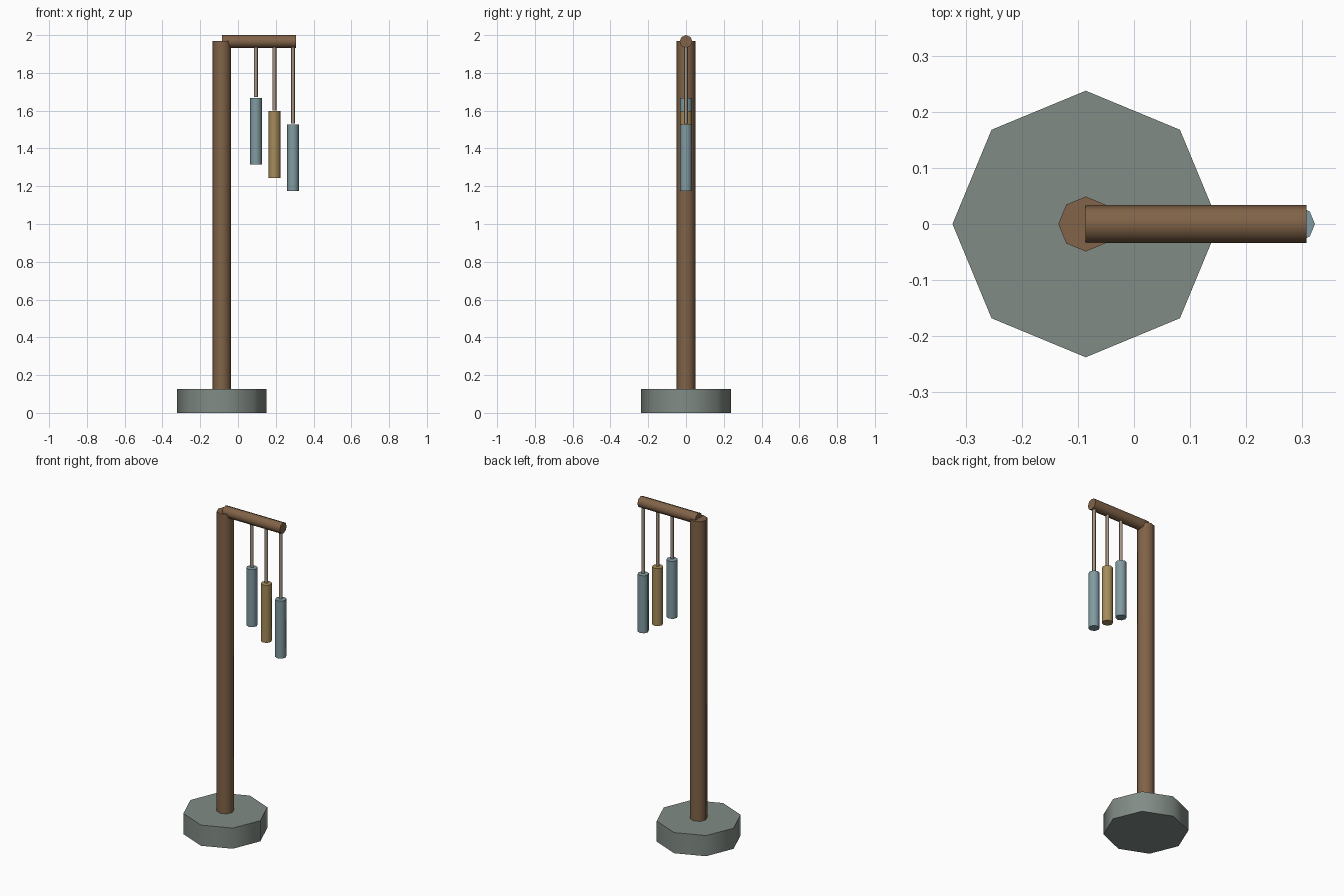
import bpy
import math
from mathutils import Vector

if "Cube" in bpy.data.objects:
    bpy.data.objects.remove(bpy.data.objects["Cube"])


def material(name, rgb):
    m = bpy.data.materials.new(name)
    m.diffuse_color = (*rgb, 1)
    m.use_nodes = True
    m.node_tree.nodes["Principled BSDF"].inputs["Base Color"].default_value = m.diffuse_color
    return m


stone = material("stone", (0.22, 0.26, 0.235))
wood = material("wood", (0.22, 0.125, 0.065))
cord = material("cord", (0.38, 0.30, 0.22))
blue_metal = material("blue_metal", (0.22, 0.33, 0.36))
gold_metal = material("gold_metal", (0.38, 0.26, 0.10))


def rod(name, start, end, radius, mat, sides=8):
    """Capped prism between two points, smooth sides and sharp rims."""
    start, end = Vector(start), Vector(end)
    axis = end - start
    bpy.ops.mesh.primitive_cylinder_add(
        vertices=sides, radius=radius, depth=axis.length,
        location=(start + end) / 2,
        rotation=axis.to_track_quat('Z', 'Y').to_euler())
    obj = bpy.context.object
    obj.name = name
    obj.data.materials.append(mat)
    bpy.ops.object.shade_smooth_by_angle(angle=math.radians(60))
    return obj


POST_X = -0.086

# Stand: octagonal foot, post and overhanging arm
rod("base", (POST_X, 0, 0), (POST_X, 0, 0.127), 0.2375, stone)
rod("post", (POST_X, 0, 0.11), (POST_X, 0, 1.968), 0.049, wood)
rod("arm", (POST_X, 0, 1.966), (0.307, 0, 1.966), 0.034, wood)

# Three chimes, each hanging lower than the one before
for i, mat in enumerate((blue_metal, gold_metal, blue_metal)):
    x = 0.095 + 0.098 * i
    top = 1.668 - 0.0705 * i
    rod(f"string_{i + 1}", (x, 0, top + 0.004), (x, 0, 1.95), 0.01, cord)
    rod(f"chime_{i + 1}", (x, 0, top - 0.353), (x, 0, top), 0.0315, mat)
